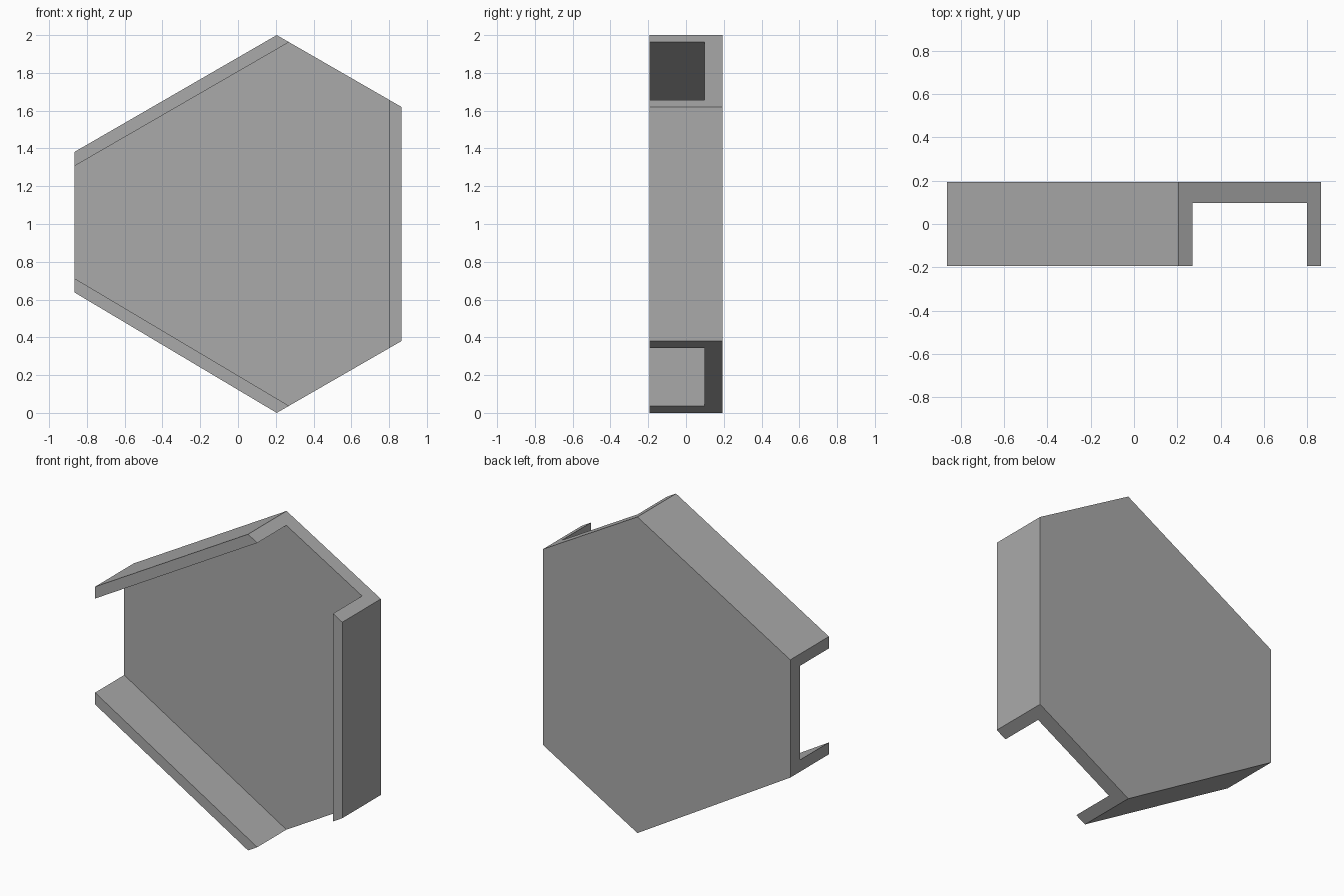
import bpy
import bmesh
from mathutils import Vector

cube = bpy.data.objects.get("Cube")
if cube:
    bpy.data.objects.remove(cube, do_unlink=True)

BACK, FLOOR, FRONT = 0.193, 0.098, -0.193
LIP = 0.075  # lip width measured along the neighbouring edge

# One flat colour
grey = bpy.data.materials.new("grey")
grey.use_nodes = True
colour = (0.4, 0.4, 0.4, 1)
grey.diffuse_color = colour
grey.node_tree.nodes["Principled BSDF"].inputs["Base Color"].default_value = colour

# Six-sided outline (x, z), clockwise from the top
corners = [Vector(p) for p in ((0.205, 2), (0.865, 1.62), (0.865, 0.38),
                               (0.205, 0), (-0.865, 0.637), (-0.865, 1.382))]

# On every open edge (each second one) mark where the lips end
outline = []
for i in range(0, 6, 2):
    a, b = corners[i], corners[i + 1]
    step = (b - a).normalized() * LIP
    outline += [a, a + step, b - step, b]

bm = bmesh.new()


def ring(y):
    return [bm.verts.new((p.x, y, p.y)) for p in outline]


def walls(lower, upper):
    for i in range(len(lower)):
        j = (i + 1) % len(lower)
        bm.faces.new((lower[i], lower[j], upper[j], upper[i]))


# Base plate
back, floor, front = ring(BACK), ring(FLOOR), ring(FRONT)
bm.faces.new(back)
walls(back, floor)
bm.faces.new([v for i, v in enumerate(floor) if i % 4 in (1, 2)])

# Three raised lips on the alternate edges
for start in (2, 6, 10):
    ids = [(start + k) % 12 for k in range(4)]
    walls([floor[i] for i in ids], [front[i] for i in ids])
    bm.faces.new([front[i] for i in ids])

# Drop the inner faces doubled along the outer edge and the floor joint
bmesh.ops.recalc_face_normals(bm, faces=bm.faces)
mesh = bpy.data.meshes.new("lipped_plate")
bm.to_mesh(mesh)
bm.free()
mesh.materials.append(grey)
plate = bpy.data.objects.new("lipped_plate", mesh)
bpy.context.collection.objects.link(plate)
